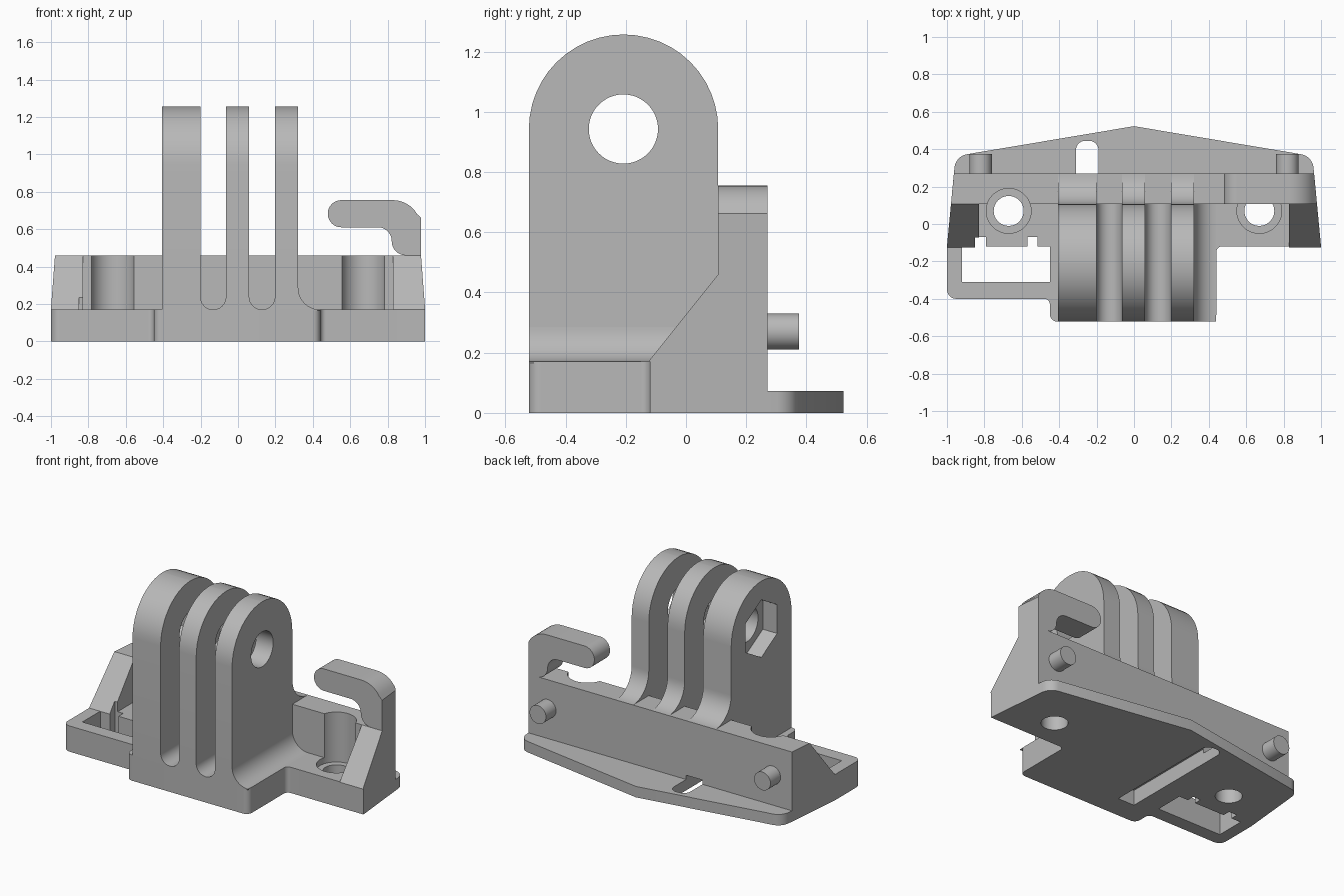
import bpy, bmesh, math
from mathutils import Vector, Matrix

if "Cube" in bpy.data.objects:
    bpy.data.objects.remove(bpy.data.objects["Cube"])

GREY = (0.48, 0.48, 0.48, 1)
plastic = bpy.data.materials.new("grey plastic")
plastic.use_nodes = True
plastic.diffuse_color = GREY
plastic.node_tree.nodes["Principled BSDF"].inputs["Base Color"].default_value = GREY

FRONT, WALL, BACK = -0.522, 0.107, 0.27    # main y planes
FLOOR, TOP = 0.17, 0.46                    # deck and wall heights
PIVOT = (-0.208, 0.943)                    # pin centre in (y, z)


def outline(corners, steps=12):
    """2D outline; a third number on a corner is its fillet radius."""
    pts = []
    for i, c in enumerate(corners):
        p = Vector(c[:2])
        r = c[2] if len(c) > 2 else 0
        if not r:
            pts.append(p)
            continue
        a = (Vector(corners[i - 1][:2]) - p).normalized()
        b = (Vector(corners[(i + 1) % len(corners)][:2]) - p).normalized()
        ang = a.angle(b)
        centre = p + (a + b).normalized() * r / math.sin(ang / 2)
        start = p + a * r / math.tan(ang / 2) - centre
        sweep = (math.pi - ang) * (-1 if a.x * b.y - a.y * b.x > 0 else 1)
        for k in range(steps + 1):
            pts.append(centre + Matrix.Rotation(sweep * k / steps, 2) @ start)
    return [p for i, p in enumerate(pts) if (p - pts[i - 1]).length > 1e-4]


def circle(u, v, r, n=48, turn=0.0):
    return [(u + r * math.cos(turn + k * math.tau / n),
             v + r * math.sin(turn + k * math.tau / n)) for k in range(n)]


def rect(u0, v0, u1, v1):
    return [(u0, v0), (u1, v0), (u1, v1), (u0, v1)]


def prism(name, corners, axis, lo, hi, taper=False):
    """Extrude an outline along an axis; taper leans the outer ends inward."""
    place = {"x": lambda u, v, w: (w, u, v),
             "y": lambda u, v, w: (u, w, v),
             "z": lambda u, v, w: (u, v, w)}[axis]
    bm = bmesh.new()
    pts = outline(corners)
    face = bm.faces.new([bm.verts.new(place(p.x, p.y, lo)) for p in pts])
    ext = bmesh.ops.extrude_face_region(bm, geom=[face])
    move = Vector(place(0, 0, hi - lo))
    for v in ext["geom"]:
        if isinstance(v, bmesh.types.BMVert):
            v.co += move
    if taper:
        for v in bm.verts:
            if abs(v.co.x) > 0.965:
                v.co.x = math.copysign(1 - (v.co.y + 0.12) * 0.095, v.co.x)
    bmesh.ops.recalc_face_normals(bm, faces=bm.faces)
    me = bpy.data.meshes.new(name)
    bm.to_mesh(me)
    bm.free()
    me.materials.append(plastic)
    ob = bpy.data.objects.new(name, me)
    bpy.context.scene.collection.objects.link(ob)
    return ob


def activate(ob):
    bpy.ops.object.select_all(action="DESELECT")
    ob.select_set(True)
    bpy.context.view_layer.objects.active = ob


def cut(ob, cutters):
    activate(ob)
    for c in cutters:
        m = ob.modifiers.new("cut", "BOOLEAN")
        m.operation, m.solver, m.object = "DIFFERENCE", "EXACT", c
        bpy.ops.object.modifier_apply(modifier=m.name)


# Cutters: screw holes, under-groove, side window and its notches, pin hole, nut pocket
holes = [prism("hole_cutter", circle(s * 0.67, 0.07, 0.08), "z", -0.1, 0.3) for s in (-1, 1)]
bores = [prism("bore_cutter", circle(s * 0.67, 0.07, 0.12), "z", 0.13, 0.56) for s in (-1, 1)]
groove = prism("groove_cutter", [(-0.31, -0.37), (-0.19, -0.37), (-0.19, 0.445, 0.05),
                                 (-0.31, 0.445, 0.05)], "z", -0.1, 0.1)
window = prism("window_cutter", rect(-0.92, -0.31, -0.45, -0.12), "z", -0.1, 0.3)
notches = [prism("notch_cutter", rect(a, -0.2, b, -0.07), "z", -0.1, 0.235)
           for a, b in ((-0.85, -0.79), (-0.57, -0.515))]
pin = prism("pin_cutter", circle(*PIVOT, 0.115), "x", -1, 1)
nut = prism("nut_cutter", circle(*PIVOT, 0.19, 6, math.pi / 6), "x", -0.6, -0.3)
cutters = holes + bores + notches + [groove, window, pin, nut]
parts = []

# Base deck with side frame
deck = prism("base_deck", [(-1, -0.4, 0.05), (-0.45, -0.4, 0.03), (-0.45, FRONT, 0.04),
                           (0.44, FRONT, 0.04), (0.44, -0.12, 0.03), (1, -0.12),
                           (0.963, BACK), (-0.963, BACK), (-1, -0.12)], "z", 0, FLOOR)
cut(deck, holes + bores + notches + [window, groove])

# Thin pointed flange behind
flange = prism("rear_flange", [(-0.963, BACK), (0.963, BACK), (0.953, 0.363, 0.08),
                               (0, 0.523), (-0.953, 0.363, 0.08)], "z", 0, 0.072)
cut(flange, [groove])

# Upright back wall with screw recesses
wall = prism("back_wall", rect(-0.978, WALL, 0.978, BACK), "z", FLOOR, TOP, True)
cut(wall, bores)
parts += [deck, flange, wall]

# Sloped end gussets and rear pegs
for side, s in (("right", -1), ("left", 1)):
    gusset = prism(side + "_gusset", [(-0.125, FLOOR), (WALL, FLOOR), (WALL, TOP)],
                   "x", s * 0.83, s * 1.0, True)
    if s < 0:
        cut(gusset, notches[:1])
    peg = prism(side + "_peg", circle(s * 0.82, 0.27, 0.06), "y", BACK - 0.02, 0.375)
    parts += [gusset, peg]

# Three mounting prongs, with a curved foot on the wall top
prong_shape = [(FRONT, FLOOR), (WALL, FLOOR), (WALL, TOP), (BACK, TOP),
               (WALL, TOP, BACK - WALL), (WALL, 1.257, 0.314), (FRONT, 1.257, 0.314)]
for name, x0, x1 in (("right", -0.405, -0.2), ("middle", -0.065, 0.06), ("left", 0.197, 0.322)):
    prong = prism(name + "_prong", prong_shape, "x", x0, x1)
    cut(prong, [pin] + ([nut] if name == "right" else []))
    parts.append(prong)

# Rounded slot floors and the outer fillet
LOW = FLOOR - 0.005
for name, x0, x1 in (("right", -0.2, -0.065), ("left", 0.06, 0.197)):
    r = (x1 - x0) / 2 - 0.0005
    parts.append(prism(name + "_slot_floor", [(x0, LOW), (x1, LOW), (x1, FLOOR + r),
                       (x1, FLOOR, r), (x0, FLOOR, r), (x0, FLOOR + r)], "y", FRONT, WALL))
parts.append(prism("prong_fillet", [(0.322, LOW), (0.438, LOW), (0.438, FLOOR),
                   (0.322, FLOOR, 0.116), (0.322, FLOOR + 0.116)], "y", FRONT, WALL))

# Cable hook on the wall
hook = prism("hook", [(0.978, TOP), (0.978, 0.755, 0.15), (0.48, 0.755, 0.0724),
                      (0.48, 0.61, 0.0724), (0.822, 0.61, 0.0749), (0.822, TOP, 0.0749)],
             "y", WALL, BACK, True)
cut(hook, bores[1:])
parts.append(hook)

for c in cutters:
    bpy.data.objects.remove(c)
for ob in parts:
    activate(ob)
    bpy.ops.object.shade_smooth_by_angle(angle=math.radians(30))
